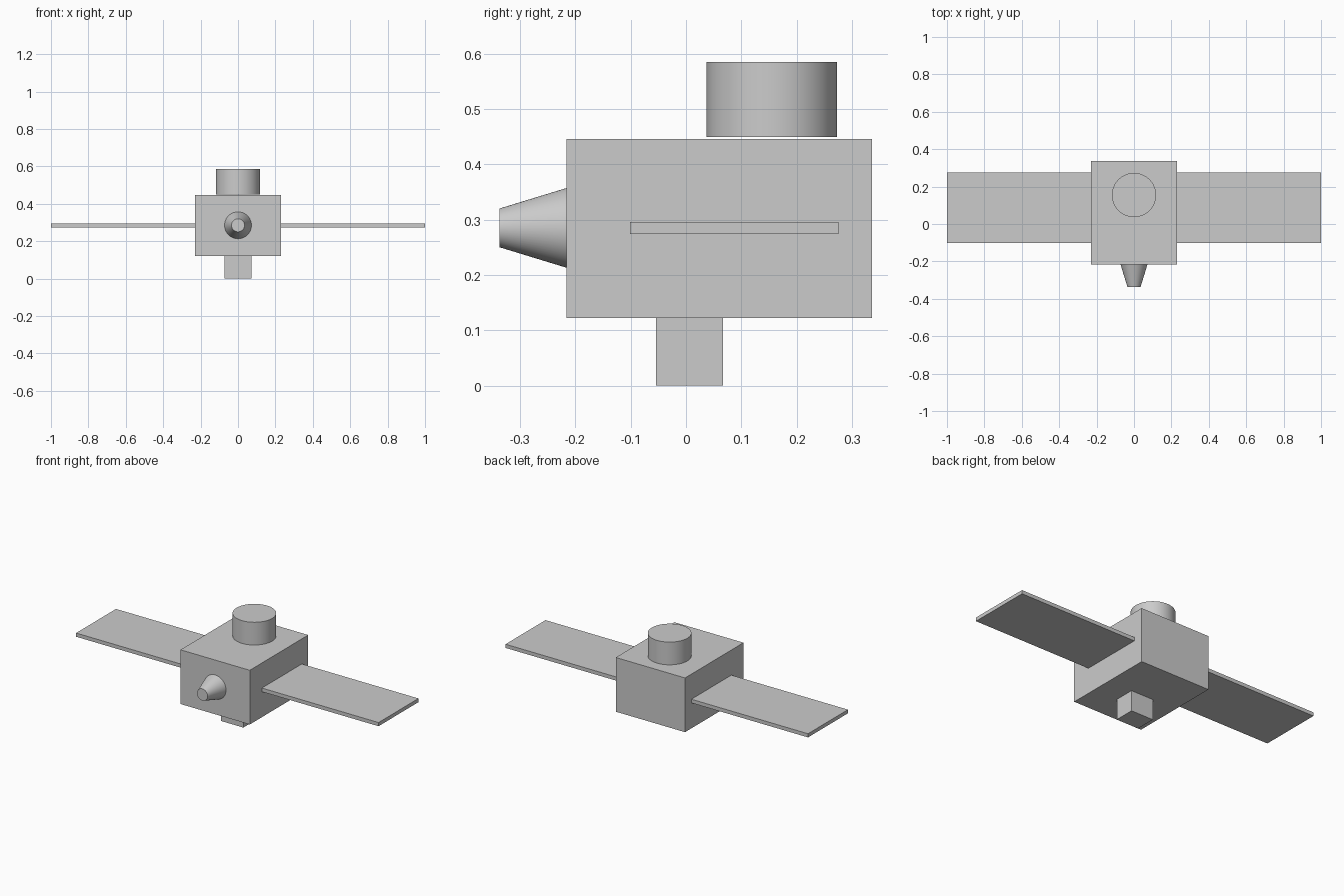
import bpy
from math import pi, radians

if "Cube" in bpy.data.objects:
    bpy.data.objects.remove(bpy.data.objects["Cube"])


def box(name, lo, hi):
    centre = [(a + b) / 2 for a, b in zip(lo, hi)]
    bpy.ops.mesh.primitive_cube_add(size=1, location=centre)
    ob = bpy.context.object
    ob.name = name
    ob.scale = [b - a for a, b in zip(lo, hi)]
    bpy.ops.object.transform_apply(location=False, rotation=False, scale=True)
    return ob


def cone(name, r1, r2, depth, location, rotation=(0, 0, 0)):
    bpy.ops.mesh.primitive_cone_add(vertices=64, radius1=r1, radius2=r2, depth=depth,
                                    location=location, rotation=rotation)
    ob = bpy.context.object
    ob.name = name
    bpy.ops.object.shade_smooth_by_angle(angle=radians(30))
    return ob


# Main body and the small block beneath it
box("body", (-0.229, -0.216, 0.122), (0.229, 0.336, 0.446))
box("bottom_block", (-0.073, -0.054, 0), (0.073, 0.067, 0.122))

# Flat side panels
for side, name in ((-1, "left_panel"), (1, "right_panel")):
    x0, x1 = sorted((side * 0.229, side * 1.0))
    box(name, (x0, -0.101, 0.274), (x1, 0.276, 0.296))

# Drum sitting just above the roof
cone("top_drum", 0.118, 0.118, 0.136, (0, 0.155, 0.517))

# Tapered nozzle on the front face
cone("front_nozzle", 0.072, 0.035, 0.121, (0, -0.2765, 0.285), (pi / 2, 0, 0))
